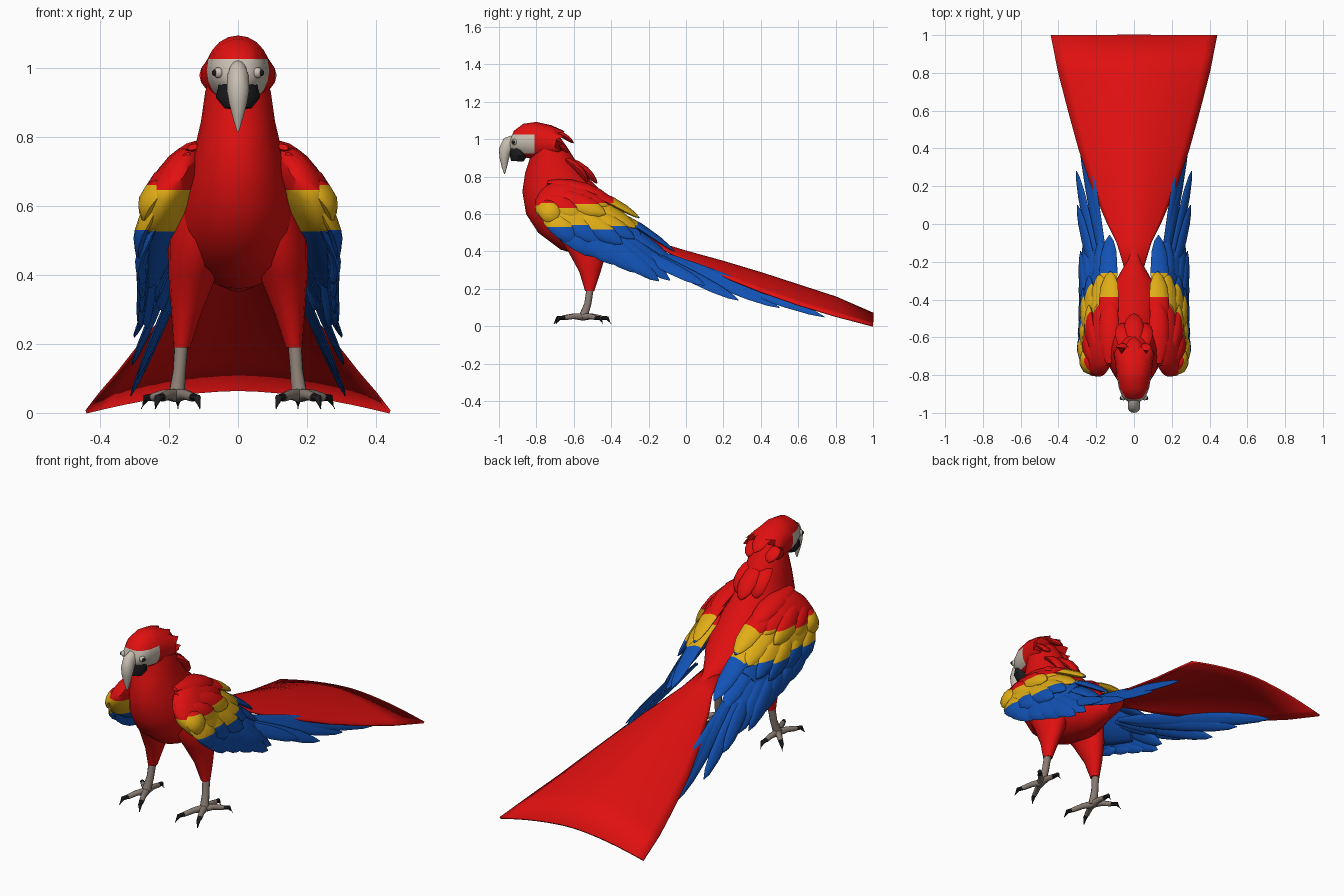
import bpy, bmesh, math, random
from mathutils import Vector as V

random.seed(4)
if "Cube" in bpy.data.objects:
    bpy.data.objects.remove(bpy.data.objects["Cube"])


def material(name, *rgb):
    m = bpy.data.materials.new(name)
    m.use_nodes = True
    m.diffuse_color = (*rgb, 1)
    m.node_tree.nodes["Principled BSDF"].inputs["Base Color"].default_value = (*rgb, 1)
    return m


RED = material("scarlet", 0.75, 0.005, 0.005)
YELLOW = material("golden yellow", 0.75, 0.42, 0.008)
BLUE = material("deep blue", 0.006, 0.085, 0.46)
BONE = material("bone", 0.58, 0.52, 0.44)
GREY = material("leg grey", 0.25, 0.2, 0.17)
BLACK = material("black", 0.012, 0.012, 0.014)


def loft(bm, rings, n=16):
    """Skin elliptical rings (centre, half axis, half axis) and cap both ends."""
    loops = []
    for c, a, b in rings:
        angles = [2 * math.pi * i / n for i in range(n)]
        loops.append([bm.verts.new(c + a * math.cos(t) + b * math.sin(t)) for t in angles])
    for p, q in zip(loops, loops[1:]):
        for i in range(n):
            bm.faces.new((p[i], p[i - 1], q[i - 1], q[i]))
    bm.faces.new(loops[0])
    bm.faces.new(loops[-1])
    return loops


def span(y1, z1, y2, z2, w, x=0):
    """Ring between two points of the side outline, with half width w."""
    p, q = V((x, y1, z1)), V((x, y2, z2))
    return (p + q) / 2, (p - q) / 2, V((w, 0, 0))


def tube(bm, points, radii, n=10):
    pts = [V(p) for p in points]
    rings = []
    for i, p in enumerate(pts):
        d = (pts[min(i + 1, len(pts) - 1)] - pts[max(i - 1, 0)]).normalized()
        a = d.orthogonal().normalized()
        rings.append((p, a * radii[i], d.cross(a) * radii[i]))
    loft(bm, rings, n)


def feather(bm, start, end, width, thick, across, bow=0.02):
    start, end = V(start), V(end)
    d = (end - start).normalized()
    a = V(across)
    a = (a - d * a.dot(d)).normalized()
    normal = a.cross(d)
    if normal.z < 0:
        normal = -normal
    rings = []
    for t, k in ((0, .3), (.15, .75), (.35, .95), (.6, 1), (.8, .85), (.93, .5), (1, .06)):
        c = start.lerp(end, t) + normal * bow * math.sin(math.pi * t)
        rings.append((c, a * width * k, normal * thick * (k + .1)))
    loft(bm, rings, 10)


def cut(bm, axis, value):
    n = V((0, 0, 0))
    n[axis] = 1
    bmesh.ops.bisect_plane(bm, geom=bm.verts[:] + bm.edges[:] + bm.faces[:],
                           plane_co=n * value, plane_no=n)


def finish(bm, name, mats, rule=None, mirror=False, angle=45):
    bmesh.ops.recalc_face_normals(bm, faces=bm.faces[:])
    for f in bm.faces:
        if rule:
            f.material_index = rule(f.calc_center_median())
    me = bpy.data.meshes.new(name)
    bm.to_mesh(me)
    bm.free()
    ob = bpy.data.objects.new(name, me)
    bpy.context.collection.objects.link(ob)
    for m in mats:
        me.materials.append(m)
    if mirror:
        ob.modifiers.new("Mirror", "MIRROR").use_mirror_merge = False
    bpy.ops.object.select_all(action="DESELECT")
    ob.select_set(True)
    bpy.context.view_layer.objects.active = ob
    bpy.ops.object.shade_smooth_by_angle(angle=math.radians(angle))
    return ob


# Body from throat to rump
bm = bmesh.new()
loft(bm, [span(*r) for r in (
    (-.84, .98, -.68, 1.02, .075), (-.83, .91, -.63, .95, .095),
    (-.86, .82, -.58, .87, .107), (-.875, .72, -.52, .79, .128),
    (-.855, .6, -.43, .7, .155), (-.79, .5, -.34, .61, .172),
    (-.67, .41, -.28, .55, .165), (-.5, .36, -.24, .51, .115),
    (-.35, .35, -.18, .47, .06), (-.2, .37, -.1, .43, .035))], 24)
finish(bm, "body", [RED])

# Head with bare cheeks and a ragged collar
bm = bmesh.new()
loops = loft(bm, [span(*r) for r in (
    (-.945, .99, -.945, .95, .025), (-.92, 1.045, -.92, .925, .06),
    (-.87, 1.083, -.87, .905, .08), (-.8, 1.093, -.8, .89, .092),
    (-.72, 1.075, -.72, .885, .102), (-.645, 1.045, -.67, .91, .112))], 20)
for v in loops[-1][::2]:
    v.co.y -= .04
for value in (.925, 1.025):
    cut(bm, 2, value)
cut(bm, 1, -.81)
finish(bm, "head", [RED, BONE], lambda c: int(c.y < -.81 and .925 < c.z < 1.025))

# Pointed feathers on nape and upper back
bm = bmesh.new()
for x in (-.05, 0, .05):
    feather(bm, (x, -.78, 1.05 - abs(x)), (x * 1.3, -.6 - abs(x) * .6, .98 - abs(x)), .045, .015, (1, 0, 0))
    feather(bm, (x, -.66, .9), (x, -.475 - abs(x), .765), .05, .02, (1, 0, 0))
finish(bm, "nape_feathers", [RED])

# Beak
bm = bmesh.new()
loft(bm, [span(*r) for r in (
    (-.935, 1.02, -.91, .94, .028), (-.975, 1.005, -.93, .935, .032),
    (-1, .95, -.94, .915, .033), (-.997, .9, -.948, .89, .026),
    (-.985, .85, -.957, .85, .014), (-.973, .815, -.968, .815, .003))], 14)
finish(bm, "upper_beak", [BONE])
bm = bmesh.new()
loft(bm, [span(*r) for r in (
    (-.94, .97, -.85, .97, .052), (-.945, .92, -.85, .91, .066),
    (-.935, .885, -.87, .88, .04))], 14)
finish(bm, "lower_beak", [BLACK])

# Eyes
for name, mat, r, c in (("eyelids", BONE, .016, (.056, -.918, .985)),
                        ("pupils", BLACK, .01, (.066, -.922, .985))):
    bm = bmesh.new()
    bmesh.ops.create_uvsphere(bm, u_segments=12, v_segments=8, radius=r)
    bmesh.ops.translate(bm, verts=bm.verts, vec=c)
    finish(bm, name, [mat], mirror=True)

# Thighs
bm = bmesh.new()
loft(bm, [span(*r) for r in (
    (-.7, .6, -.44, .62, .06, .11), (-.7, .5, -.42, .5, .083, .12),
    (-.63, .4, -.43, .38, .068, .133), (-.57, .29, -.46, .28, .043, .15),
    (-.54, .19, -.49, .19, .024, .162))], 16)
finish(bm, "thighs", [RED], mirror=True)

# Shanks and toes, then claws
toes = [(.13, -.66), (.22, -.65), (.175, -.45), (.245, -.48)]
ankle = V((.178, -.55, .05))
bm = bmesh.new()
tube(bm, [(.163, -.51, .22), (.17, -.525, .12), ankle], [.02, .019, .024])
for x, y in toes:
    tip = V((x, y, .045))
    tube(bm, [ankle, ankle.lerp(tip, .5) + V((0, 0, .006)), tip], [.02, .015, .013])
finish(bm, "legs", [GREY], mirror=True)
bm = bmesh.new()
for x, y in toes:
    tip = V((x, y, .045))
    d = (tip - ankle).normalized()
    tube(bm, [tip - d * .01, tip + d * .03, tip + d * .05 - V((0, 0, .03))], [.012, .011, .002], 8)
finish(bm, "claws", [BLACK], mirror=True)


# Wings: shoulder mound and layered feather rows, banded in three colours
def banded(bm, name, jitter=0.0):
    zr, yr, zy, yy = [v + random.uniform(-jitter, jitter) for v in (.645, -.39, .525, -.27)]
    for axis, value in ((2, zr), (1, yr), (2, zy), (1, yy)):
        cut(bm, axis, value)

    def rule(c):
        if c.z > zr and c.y < yr:
            return 0
        return 1 if c.z > zy and c.y < yy else 2
    finish(bm, name, [RED, YELLOW, BLUE], rule, mirror=True)


ACROSS = V((.45, -.45, -.77))
OUT = V((.87, .1, .45))
bm = bmesh.new()
loft(bm, [(V(c), ACROSS * w, OUT * t) for c, w, t in (
    ((.165, -.79, .7), .04, .015), ((.175, -.76, .69), .1, .045),
    ((.185, -.68, .66), .15, .065), ((.195, -.56, .6), .165, .065),
    ((.205, -.42, .52), .14, .045), ((.22, -.28, .43), .09, .02))], 18)
banded(bm, "wing_shoulders")


def row(name, count, starts, tips, width, thick):
    s0, s1 = map(V, starts)
    a, mid, b = map(V, tips)
    for i in range(count):
        t = i / (count - 1)
        tip = a.lerp(mid, t * 2) if t < .5 else mid.lerp(b, t * 2 - 1)
        across = V((.95, 0, -.3)).lerp(V((.15, -.45, -.85)), min(1, t * 1.6))
        bm = bmesh.new()
        feather(bm, s0.lerp(s1, t), tip, width, thick, across, .025)
        banded(bm, f"{name}_{i + 1}", .018)


row("flight_feathers", 8, ((.13, -.55, .68), (.24, -.72, .54)),
    ((.13, -.06, .4), (.285, -.09, .22), (.27, -.47, .38)), .05, .014)
row("covert_feathers", 6, ((.13, -.64, .75), (.235, -.76, .6)),
    ((.125, -.25, .58), (.27, -.28, .44), (.275, -.58, .45)), .055, .018)
row("shoulder_feathers", 5, ((.13, -.74, .77), (.215, -.78, .66)),
    ((.125, -.4, .68), (.24, -.43, .6), (.262, -.68, .56)), .055, .022)

# Long wing tip feathers reaching under the tail
bm = bmesh.new()
for start, end in (((.17, -.35, .46), (.305, .28, .14)), ((.19, -.35, .45), (.3, .1, .22)),
                   ((.15, -.3, .44), (.29, .5, .1)), ((.14, -.3, .44), (.31, .74, .05))):
    feather(bm, start, end, .038, .01, (.5, 0, -.8), 0)
finish(bm, "wing_tips", [BLUE], mirror=True)

# Arched, fanned tail
bm = bmesh.new()
grid = []
for y, hw, z, drop in ((-.25, .045, .48, .01), (-.1, .09, .43, .03), (0, .14, .4, .05),
                       (.2, .225, .345, .08), (.4, .293, .285, .1), (.6, .348, .22, .105),
                       (.8, .4, .155, .1), (1, .44, .068, .065)):
    us = [i / 8 for i in range(-8, 9)]
    grid.append([bm.verts.new((u * hw, y, z - drop * abs(u) ** 1.7)) for u in us])
for p, q in zip(grid, grid[1:]):
    for i in range(16):
        bm.faces.new((p[i], p[i + 1], q[i + 1], q[i]))
tail = finish(bm, "tail", [RED])
shell = tail.modifiers.new("Thickness", "SOLIDIFY")
shell.thickness = .01
shell.offset = 0
